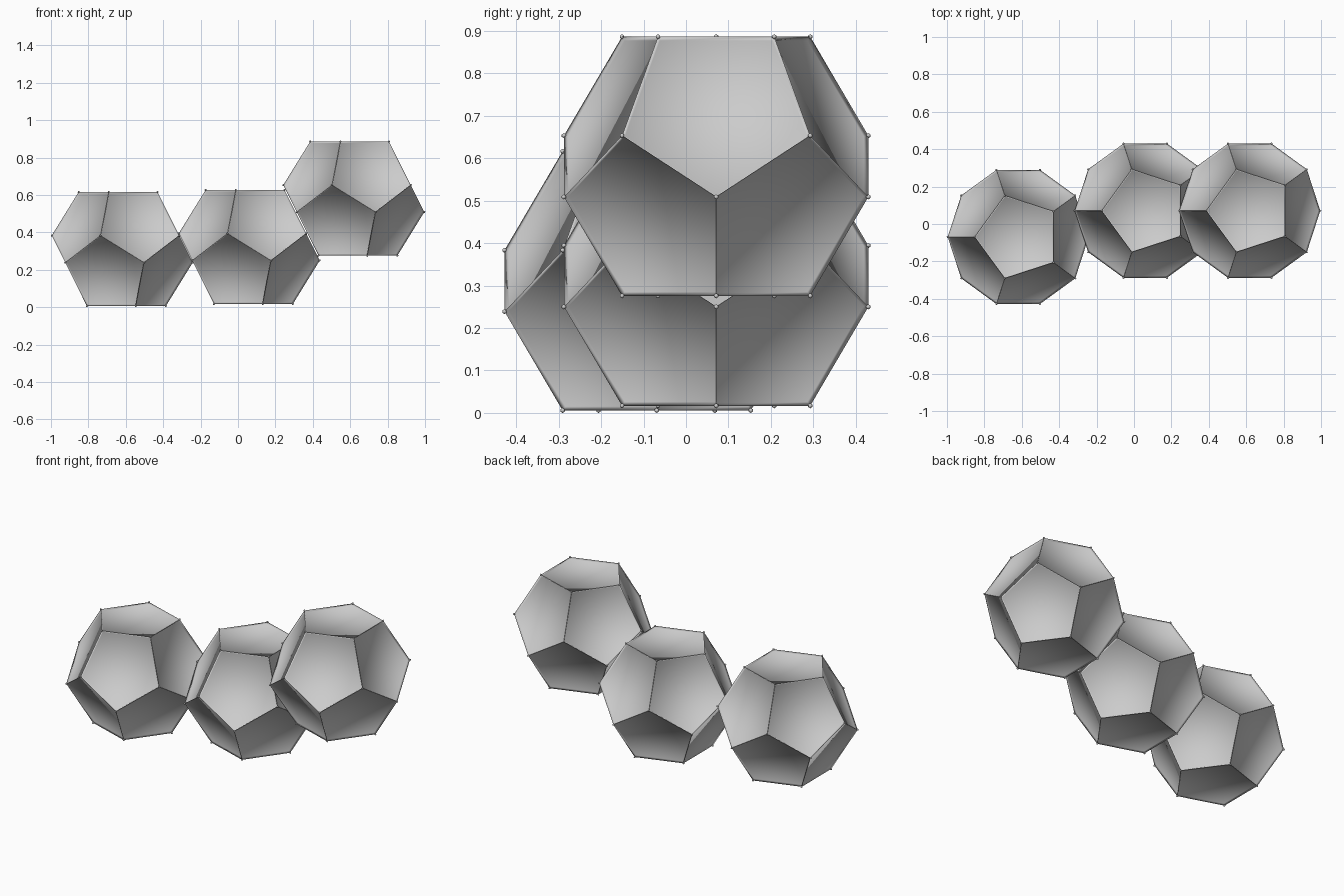
import bpy, bmesh
from math import cos, sin, radians
from mathutils import Matrix, Vector

if "Cube" in bpy.data.objects:
    bpy.data.objects.remove(bpy.data.objects["Cube"])

R = 0.384            # circumradius of each cell
NODE = 0.006         # corner bead radius
CENTRES = [(-0.619, -0.069, 0.311), (0.06, 0.071, 0.322), (0.619, 0.071, 0.581)]

# Corner rings of a dodecahedron standing on a face: (radius, height, start angle)
rings = [(0.607, 0.795, 180), (0.982, 0.188, 180),
         (0.982, -0.188, 0), (0.607, -0.795, 0)]
corners = [Vector((r * R * cos(radians(a + 72 * i)), r * R * sin(radians(a + 72 * i)), z * R))
           for r, z, a in rings for i in range(5)]


def cell_mesh():
    # Pentagon shell with sunken panels leaving thin ridges along the edges
    bm = bmesh.new()
    for c in corners:
        bm.verts.new(c)
    bmesh.ops.convex_hull(bm, input=bm.verts[:])
    bmesh.ops.dissolve_limit(bm, angle_limit=radians(10), verts=bm.verts[:], edges=bm.edges[:])
    bmesh.ops.recalc_face_normals(bm, faces=bm.faces[:])
    bmesh.ops.inset_individual(bm, faces=bm.faces[:], thickness=0.006, depth=-0.009,
                               use_even_offset=True)
    for f in bm.faces:
        f.smooth = True
    me = bpy.data.meshes.new("cell")
    bm.to_mesh(me)
    bm.free()
    return me


def bead_mesh():
    # Small beads where the ridges meet
    bm = bmesh.new()
    for c in corners:
        bmesh.ops.create_icosphere(bm, subdivisions=1, radius=NODE, matrix=Matrix.Translation(c))
    for f in bm.faces:
        f.smooth = True
    me = bpy.data.meshes.new("corner_beads")
    bm.to_mesh(me)
    bm.free()
    return me


cell, beads = cell_mesh(), bead_mesh()
for name, centre in zip(("left", "middle", "right"), CENTRES):
    for part, me in (("cell", cell), ("corner_beads", beads)):
        ob = bpy.data.objects.new(f"{name}_{part}", me)
        ob.location = centre
        bpy.context.collection.objects.link(ob)
